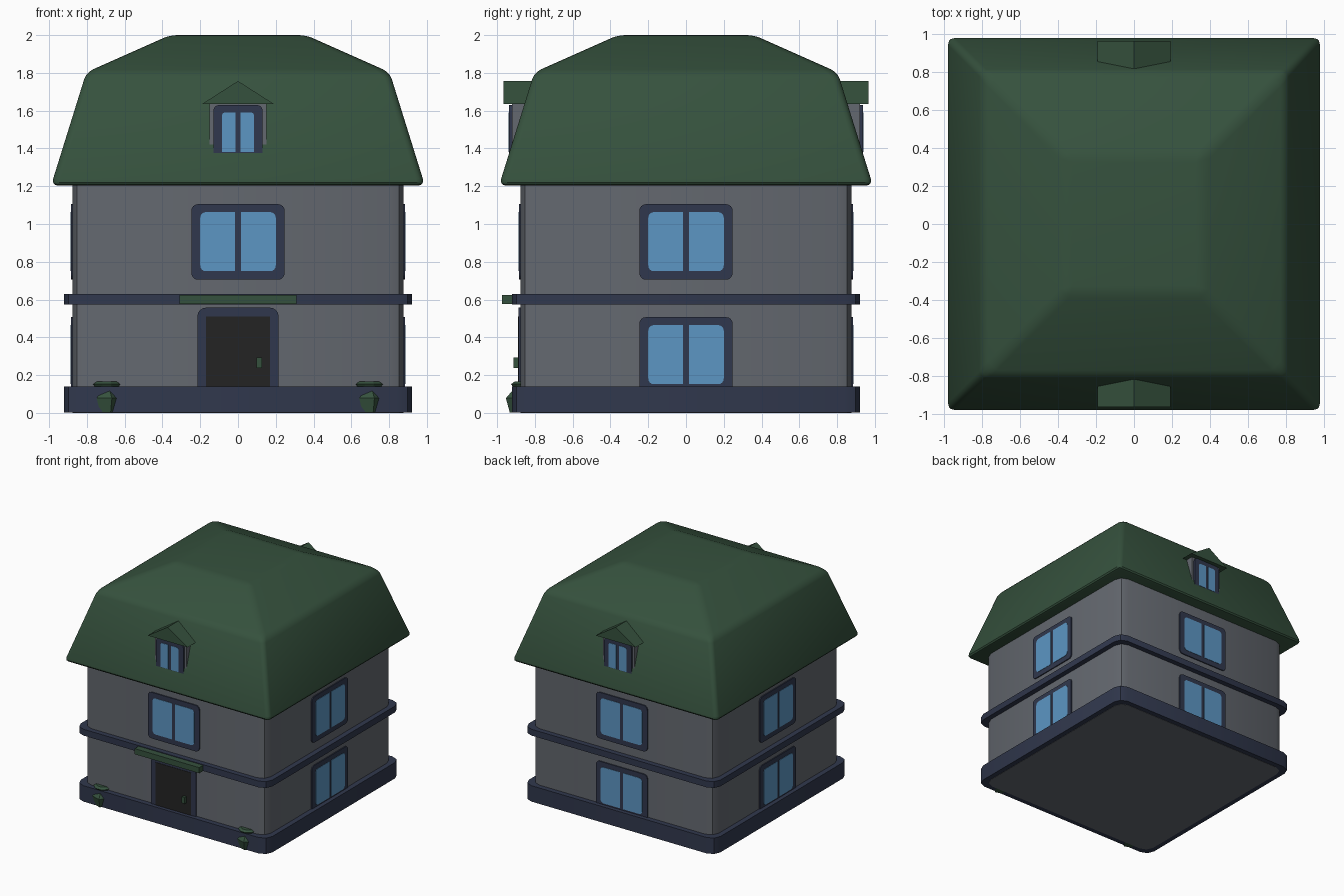
import bpy, bmesh, math
from mathutils import Matrix

if "Cube" in bpy.data.objects:
    bpy.data.objects.remove(bpy.data.objects["Cube"])


def material(name, rgb):
    m = bpy.data.materials.new(name)
    m.diffuse_color = (*rgb, 1)
    m.use_nodes = True
    m.node_tree.nodes["Principled BSDF"].inputs["Base Color"].default_value = m.diffuse_color
    return m


GREY = material("wall grey", (0.127, 0.139, 0.160))
GREEN = material("roof green", (0.036, 0.083, 0.047))
NAVY = material("trim navy", (0.030, 0.039, 0.074))
BLUE = material("glass blue", (0.107, 0.305, 0.550))
BLACK = material("door black", (0.017, 0.017, 0.017))


def finish(bm, name, mat, smooth=False):
    bmesh.ops.recalc_face_normals(bm, faces=bm.faces)
    me = bpy.data.meshes.new(name)
    bm.to_mesh(me)
    bm.free()
    me.materials.append(mat)
    ob = bpy.data.objects.new(name, me)
    bpy.context.collection.objects.link(ob)
    if smooth:
        bpy.ops.object.select_all(action='DESELECT')
        ob.select_set(True)
        bpy.context.view_layer.objects.active = ob
        bpy.ops.object.shade_smooth_by_angle(angle=math.radians(32))
    return ob


def stack(bm, rings, sides, center=(0, 0), twist=0.0):
    """Closed solid through regular polygon rings given as (radius, z)."""
    loops = []
    for r, z in rings:
        loops.append([bm.verts.new((center[0] + r * math.cos(twist + math.tau * i / sides),
                                    center[1] + r * math.sin(twist + math.tau * i / sides), z))
                      for i in range(sides)])
    for a, b in zip(loops, loops[1:]):
        for i in range(sides):
            j = (i + 1) % sides
            bm.faces.new((a[i], a[j], b[j], b[i]))
    bm.faces.new(loops[0][::-1])
    bm.faces.new(loops[-1])


def square_stack(name, rings, mat, bevel, segments, only_vertical):
    """Square storeys from (half width, z) rings, with rounded edges."""
    bm = bmesh.new()
    stack(bm, [(h * math.sqrt(2), z) for h, z in rings], 4, twist=math.pi / 4)
    edges = [e for e in bm.edges
             if not only_vertical or abs(e.verts[0].co.z - e.verts[1].co.z) > 1e-4]
    bmesh.ops.bevel(bm, geom=edges, offset=bevel, segments=segments,
                    profile=0.5, affect='EDGES')
    return finish(bm, name, mat, True)


def extrude_outline(name, outline, y0, y1, mat, turn=0):
    """Extrude an x-z outline from y0 to y1, turned about z in quarter turns."""
    bm = bmesh.new()
    front = [bm.verts.new((x, y0, z)) for x, z in outline]
    back = [bm.verts.new((x, y1, z)) for x, z in outline]
    bm.faces.new(front)
    bm.faces.new(back[::-1])
    for i in range(len(outline)):
        j = (i + 1) % len(outline)
        bm.faces.new((front[i], back[i], back[j], front[j]))
    bm.transform(Matrix.Rotation(turn * math.pi / 2, 4, 'Z'))
    return finish(bm, name, mat)


def panel(name, x0, x1, z0, z1, y0, y1, mat, turn=0, radii=(0, 0, 0, 0)):
    """Plate with its own radius per corner: lower left, lower right, upper right, upper left."""
    pts = []
    corners = ((x0, z0, 1, 1), (x1, z0, -1, 1), (x1, z1, -1, -1), (x0, z1, 1, -1))
    for k, ((cx, cz, sx, sz), r) in enumerate(zip(corners, radii)):
        if r == 0:
            pts.append((cx, cz))
            continue
        for i in range(5):
            a = math.pi + (k + i / 4) * math.pi / 2
            pts.append((cx + sx * r + r * math.cos(a), cz + sz * r + r * math.sin(a)))
    return extrude_outline(name, pts, y0, y1, mat, turn)


def panes(name, half, z0, z1, gap, y, turn, r, r_low):
    panel(name + "_left", -half, -gap, z0, z1, y - 0.003, y + 0.005, BLUE, turn, (r_low, 0, 0, r))
    panel(name + "_right", gap, half, z0, z1, y - 0.003, y + 0.005, BLUE, turn, (0, r_low, r, 0))


def window(name, zc, turn):
    panel(name + "_frame", -0.247, 0.247, zc - 0.2, zc + 0.2, -0.884, -0.84, NAVY, turn, (0.035,) * 4)
    panes(name + "_pane", 0.2, zc - 0.155, zc + 0.158, 0.015, -0.884, turn, 0.03, 0.03)


# Walls, plinth, storey band and mansard roof
square_stack("walls", [(0.875, 0), (0.875, 1.25)], GREY, 0.08, 2, True)
square_stack("plinth", [(0.92, 0.002), (0.92, 0.14)], NAVY, 0.08, 2, True)
square_stack("storey_band", [(0.92, 0.575), (0.92, 0.63)], NAVY, 0.08, 2, True)
square_stack("roof", [(0.99, 1.203), (0.803, 1.803), (0.36, 2.0)], GREEN, 0.036, 3, False)

# Windows: upper floor on every side, ground floor everywhere but the front
for turn, side in enumerate(("front", "right", "back", "left")):
    window(side + "_upper_window", 0.905, turn)
    if side != "front":
        window(side + "_lower_window", 0.307, turn)

# Front door with handle and canopy
panel("door_frame", -0.215, 0.215, 0.1, 0.557, -0.886, -0.84, NAVY, 0, (0, 0, 0.045, 0.045))
panel("door", -0.17, 0.17, 0.13, 0.51, -0.889, -0.86, BLACK)
panel("door_handle", 0.098, 0.126, 0.237, 0.292, -0.912, -0.88, GREEN)
panel("door_canopy", -0.31, 0.31, 0.576, 0.625, -0.975, -0.86, GREEN)

# Dormers on the front and back roof slopes
for turn, side in ((0, "front"), (2, "back")):
    d = side + "_dormer"
    panel(d + "_walls", -0.15, 0.15, 1.38, 1.64, -0.922, -0.78, GREY, turn)
    panel(d + "_frame", -0.13, 0.13, 1.375, 1.63, -0.936, -0.86, NAVY, turn, (0, 0, 0.03, 0.03))
    panes(d + "_pane", 0.086, 1.38, 1.59, 0.014, -0.936, turn, 0.018, 0)
    extrude_outline(d + "_roof", [(-0.192, 1.634), (0.192, 1.634), (0, 1.757)],
                    -0.965, -0.75, GREEN, turn)

# Planters beside the door: faceted pod under a flat leaf disc
for x, side in ((-0.69, "left"), (0.70, "right")):
    bm = bmesh.new()
    stack(bm, [(0.05, 0.001), (0.072, 0.078), (0.02, 0.135)], 5, (x, -0.885))
    finish(bm, side + "_planter_pod", GREEN)
    bm = bmesh.new()
    stack(bm, [(0.07, 0.138), (0.08, 0.152), (0.06, 0.166)], 10, (x - 0.005, -0.85))
    finish(bm, side + "_planter_leaves", GREEN)
